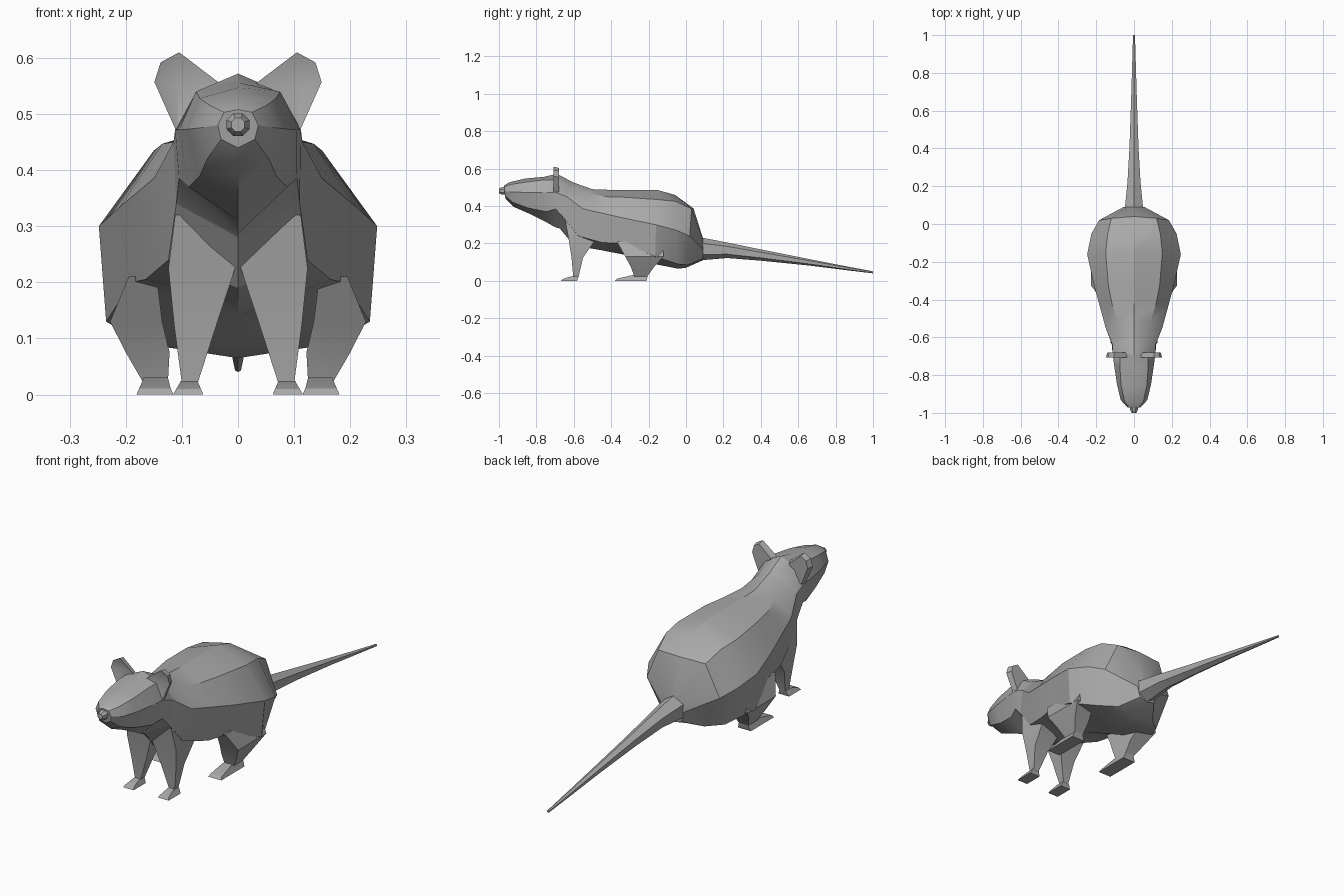
import bpy, bmesh, math

if "Cube" in bpy.data.objects:
    bpy.data.objects.remove(bpy.data.objects["Cube"])

grey = bpy.data.materials.new("grey fur")
grey.diffuse_color = (0.4, 0.4, 0.4, 1)
grey.use_nodes = True
grey.node_tree.nodes["Principled BSDF"].inputs["Base Color"].default_value = grey.diffuse_color


def finish(name, bm, angle=30):
    bmesh.ops.recalc_face_normals(bm, faces=bm.faces[:])
    me = bpy.data.meshes.new(name)
    bm.to_mesh(me)
    bm.free()
    ob = bpy.data.objects.new(name, me)
    bpy.context.collection.objects.link(ob)
    me.materials.append(grey)
    bpy.ops.object.select_all(action='DESELECT')
    ob.select_set(True)
    bpy.context.view_layer.objects.active = ob
    bpy.ops.object.shade_smooth_by_angle(angle=math.radians(angle))
    return ob


def loft(name, rings, angle=30):
    """Skin a list of equal-sized rings and cap both ends."""
    bm = bmesh.new()
    vs = [[bm.verts.new(p) for p in r] for r in rings]
    n = len(vs[0])
    for a, b in zip(vs, vs[1:]):
        for i in range(n):
            j = (i + 1) % n
            bm.faces.new((a[i], a[j], b[j], b[i]))
    bm.faces.new(vs[0])
    bm.faces.new(vs[-1])
    return finish(name, bm, angle)


def section(y_top, y_bot, top, a, w, l, bot):
    """Mirrored cross-section leaning from y_top to y_bot."""
    half = [(0, top), a, w, l, (0, bot)]
    pts = [(x, y_top + (y_bot - y_top) * i / 4, z) for i, (x, z) in enumerate(half)]
    return pts + [(-x, y, z) for x, y, z in pts[3:0:-1]]


def box_ring(s, x0, x1, y0, y1, z):
    return [(s * x0, y0, z), (s * x1, y0, z), (s * x1, y1, z), (s * x0, y1, z)]


# Head, from snout tip to neck
neck = section(-.60, -.675, .525, (.06, .505), (.115, .45), (.11, .34), .28)
loft("head", [
    section(-.975, -.965, .508, (.025, .503), (.036, .48), (.03, .455), .44),
    section(-.945, -.92, .527, (.05, .515), (.07, .475), (.055, .42), .395),
    section(-.86, -.84, .547, (.068, .528), (.09, .473), (.068, .39), .36),
    section(-.76, -.74, .556, (.075, .54), (.105, .472), (.088, .37), .31),
    section(-.69, -.70, .572, (.075, .54), (.112, .472), (.105, .385), .287),
    neck])

# Body, from neck to the root of the tail
loft("body", [
    neck,
    section(-.50, -.60, .49, (.085, .465), (.15, .385), (.124, .24), .19),
    section(-.42, -.46, .487, (.115, .45), (.18, .36), (.165, .205), .165),
    section(-.33, -.33, .487, (.135, .447), (.21, .335), (.19, .2), .14),
    section(-.15, -.17, .485, (.15, .435), (.248, .30), (.235, .13), .09),
    section(-.06, -.04, .46, (.14, .425), (.225, .27), (.165, .09), .065),
    section(.04, .00, .388, (.12, .385), (.185, .24), (.10, .085), .07),
    section(.09, .09, .23, (.03, .22), (.055, .17), (.04, .12), .11)])

# Nose
loft("nose", [[(r * math.cos(math.tau * (i + .5) / 8), y,
                .481 + r * math.sin(math.tau * (i + .5) / 8)) for i in range(8)]
              for y, r in ((-.95, .022), (-.985, .022), (-1.0, .013))])

# Tail: y, half width, bottom, top
tail = [(.08, .056, .11, .232), (.22, .04, .122, .205), (.40, .028, .108, .168),
        (.65, .018, .083, .118), (.85, .011, .058, .079), (1.0, .006, .040, .051)]
loft("tail", [[(w * math.sin(math.tau * i / 6), y,
                (b + t) / 2 + (t - b) / 2 * math.cos(math.tau * i / 6))
               for i in range(6)] for y, w, b, t in tail])

for s, side in ((1, "right"), (-1, "left")):
    # Front leg and foot
    loft(side + "_front_leg", [
        box_ring(s, .01, .112, -.645, -.50, .32),
        box_ring(s, .005, .124, -.628, -.48, .225),
        box_ring(s, .038, .114, -.612, -.55, .125),
        box_ring(s, .072, .100, -.603, -.575, .02)])
    loft(side + "_front_foot", [
        box_ring(s, .072, .102, -.615, -.575, .024),
        box_ring(s, .066, .110, -.66, -.578, .010),
        box_ring(s, .062, .116, -.668, -.582, 0)])
    # Back leg and foot
    loft(side + "_back_leg", [
        box_ring(s, .145, .195, -.37, -.12, .21),
        box_ring(s, .135, .228, -.325, -.12, .13),
        box_ring(s, .122, .200, -.295, -.17, .075),
        box_ring(s, .125, .168, -.275, -.21, .02)])
    loft(side + "_back_foot", [
        box_ring(s, .125, .168, -.29, -.205, .03),
        box_ring(s, .120, .176, -.37, -.208, .011),
        box_ring(s, .115, .181, -.38, -.212, 0)])
    # Ear: cupped front, domed back
    rim = [(.108, .465), (.03, .553), (.105, .61), (.138, .592), (.149, .557)]
    cx, cz = .108, .55
    bm = bmesh.new()
    edge = [bm.verts.new((s * x, -.708, z)) for x, z in rim]
    back = [bm.verts.new((s * (cx + (x - cx) * .8), -.68, cz + (z - cz) * .9)) for x, z in rim]
    cup = bm.verts.new((s * cx, -.69, cz))
    for i in range(5):
        j = (i + 1) % 5
        bm.faces.new((edge[i], edge[j], cup))
        bm.faces.new((edge[j], edge[i], back[i], back[j]))
    bm.faces.new(back)
    finish(side + "_ear", bm)
